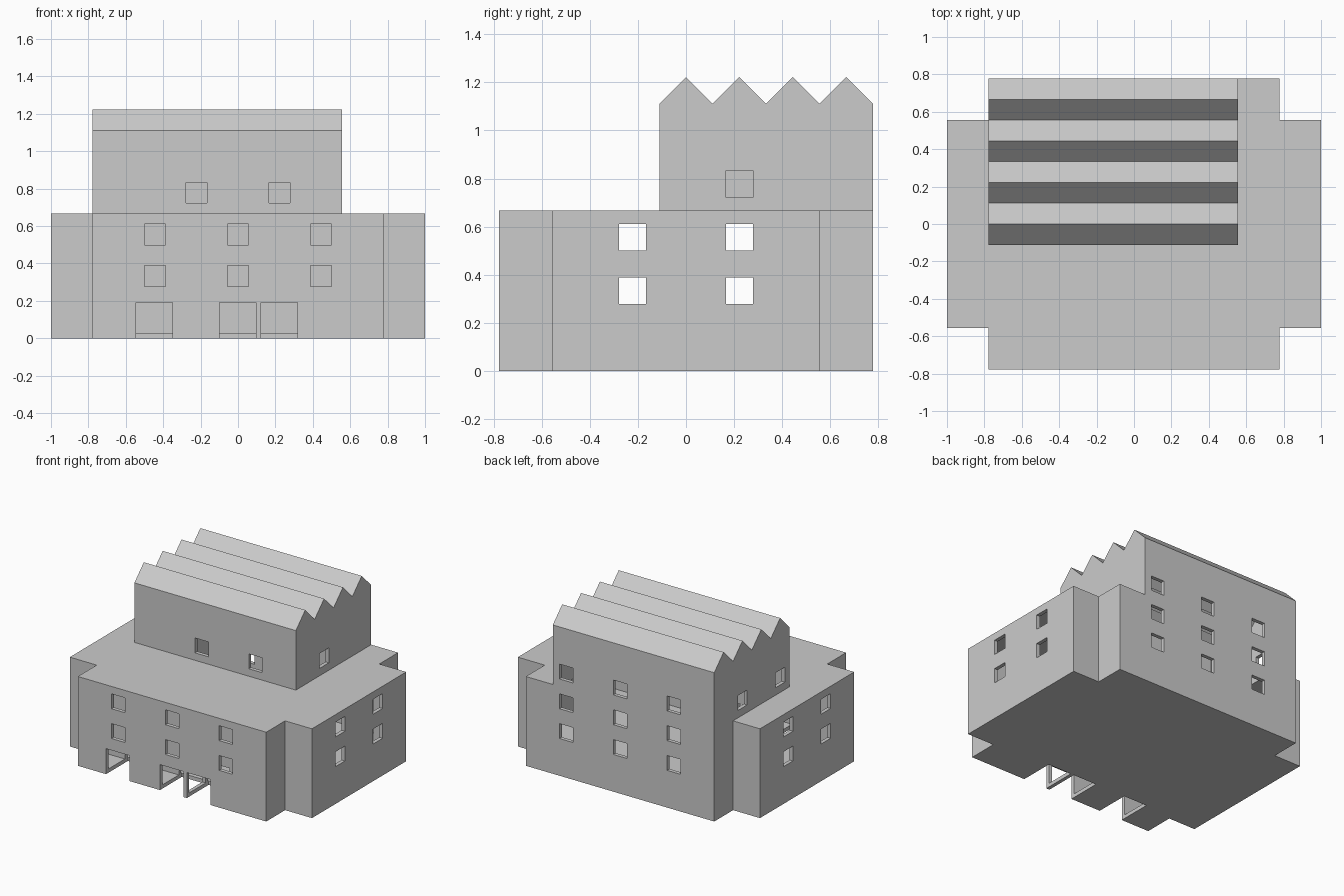
import bpy, bmesh
from mathutils import Vector

if "Cube" in bpy.data.objects:
    bpy.data.objects.remove(bpy.data.objects["Cube"], do_unlink=True)

U = 1 / 9            # building module
T = 0.028            # wall thickness
GROUND_H = 6 * U     # height of the lower block

grey = bpy.data.materials.new("plain grey")
grey.use_nodes = True
colour = (0.6, 0.6, 0.6, 1)
grey.diffuse_color = colour
grey.node_tree.nodes["Principled BSDF"].inputs["Base Color"].default_value = colour


def make_object(name, bm):
    bmesh.ops.recalc_face_normals(bm, faces=bm.faces)
    mesh = bpy.data.meshes.new(name)
    bm.to_mesh(mesh)
    bm.free()
    mesh.materials.append(grey)
    obj = bpy.data.objects.new(name, mesh)
    bpy.context.collection.objects.link(obj)
    return obj


def prism(name, outline, push):
    bm = bmesh.new()
    face = bm.faces.new([bm.verts.new(p) for p in outline])
    new = bmesh.ops.extrude_face_region(bm, geom=[face])["geom"]
    verts = [v for v in new if isinstance(v, bmesh.types.BMVert)]
    bmesh.ops.translate(bm, verts=verts, vec=push)
    return make_object(name, bm)


def boxes(name, spans):
    bm = bmesh.new()
    for low, high in spans:
        low, high = Vector(low), Vector(high)
        cube = bmesh.ops.create_cube(bm, size=1)["verts"]
        for v in cube:
            v.co = (low + high) / 2 + v.co * (high - low)
    return make_object(name, bm)


def boolean(target, tool, operation, keep=False):
    mod = target.modifiers.new("cut", "BOOLEAN")
    mod.operation, mod.object, mod.solver = operation, tool, "EXACT"
    bpy.context.view_layer.update()
    graph = bpy.context.evaluated_depsgraph_get()
    mesh = bpy.data.meshes.new_from_object(target.evaluated_get(graph))
    target.modifiers.clear()
    target.data = mesh
    if not keep:
        bpy.data.objects.remove(tool, do_unlink=True)


def block(name, inset):
    """Cross-shaped lower block joined to the sawtooth-roofed hall."""
    a, b, c = 9 * U - inset, 7 * U - inset, 5 * U - inset
    quarter = [(a, c), (b, c), (b, b)]
    plan = quarter + [(-x, y) for x, y in reversed(quarter)]
    plan += [(-x, -y) for x, y in plan]
    lower = prism(name, [(x, y, inset) for x, y in plan],
                  (0, 0, GROUND_H - 2 * inset))
    # Sawtooth profile, extruded along x
    x0, x1 = -7 * U + inset, 5 * U - inset
    y0, y1 = -U + inset, 7 * U - inset
    drop = inset * 1.4
    base = GROUND_H - 0.1
    teeth = [(x0, min(max((i - 1) * U, y0), y1),
              (10 + i % 2) * U - drop + (inset if i in (0, 8) else 0))
             for i in range(9)]
    hall = prism("hall", [(x0, y0, base)] + teeth + [(x0, y1, base)],
                 (x1 - x0, 0, 0))
    boolean(lower, hall, "UNION")
    return lower


# Hollow building
building = block("building", 0)
boolean(building, block("hollow", T), "DIFFERENCE")

# Window openings: half-size, depth and row heights
H, D = U / 2, 0.05
rows = [3 * U, 5 * U, 7 * U]
openings = []


def window_y(x, y, z):
    openings.append(((x - H, y - D, z - H), (x + H, y + D, z + H)))


def window_x(x, y, z):
    openings.append(((x - D, y - H, z - H), (x + D, y + H, z + H)))


for x in (-4 * U, 0, 4 * U):
    for z in rows:
        window_y(x, 7 * U, z)
        if z < GROUND_H:
            window_y(x, -7 * U, z)
for x in (-2 * U, 2 * U):
    window_y(x, -U, rows[2])
for side in (-1, 1):
    for y in (-2 * U, 2 * U):
        for z in rows[:2]:
            window_x(side * 9 * U, y, z)
window_x(5 * U, 2 * U, rows[2])
for y in (0, 4 * U):
    window_x(-7 * U, y, rows[2])
boolean(building, boxes("window_cutter", openings), "DIFFERENCE")

# Inner lobby wall behind the doors
lobby = boxes("lobby_wall", [((-7 * U + T / 2, -5 * U, T / 2),
                              (7 * U - T / 2, -5 * U + T, GROUND_H - T / 2))])

# Doorways run through the front wall, floor and lobby wall
doors = boxes("door_cutter", [((x, -0.85, -0.1), (x + 0.195, -0.52, 0.19))
                              for x in (-0.545, -0.1, 0.122)])
boolean(building, doors, "DIFFERENCE", keep=True)
boolean(lobby, doors, "DIFFERENCE")
